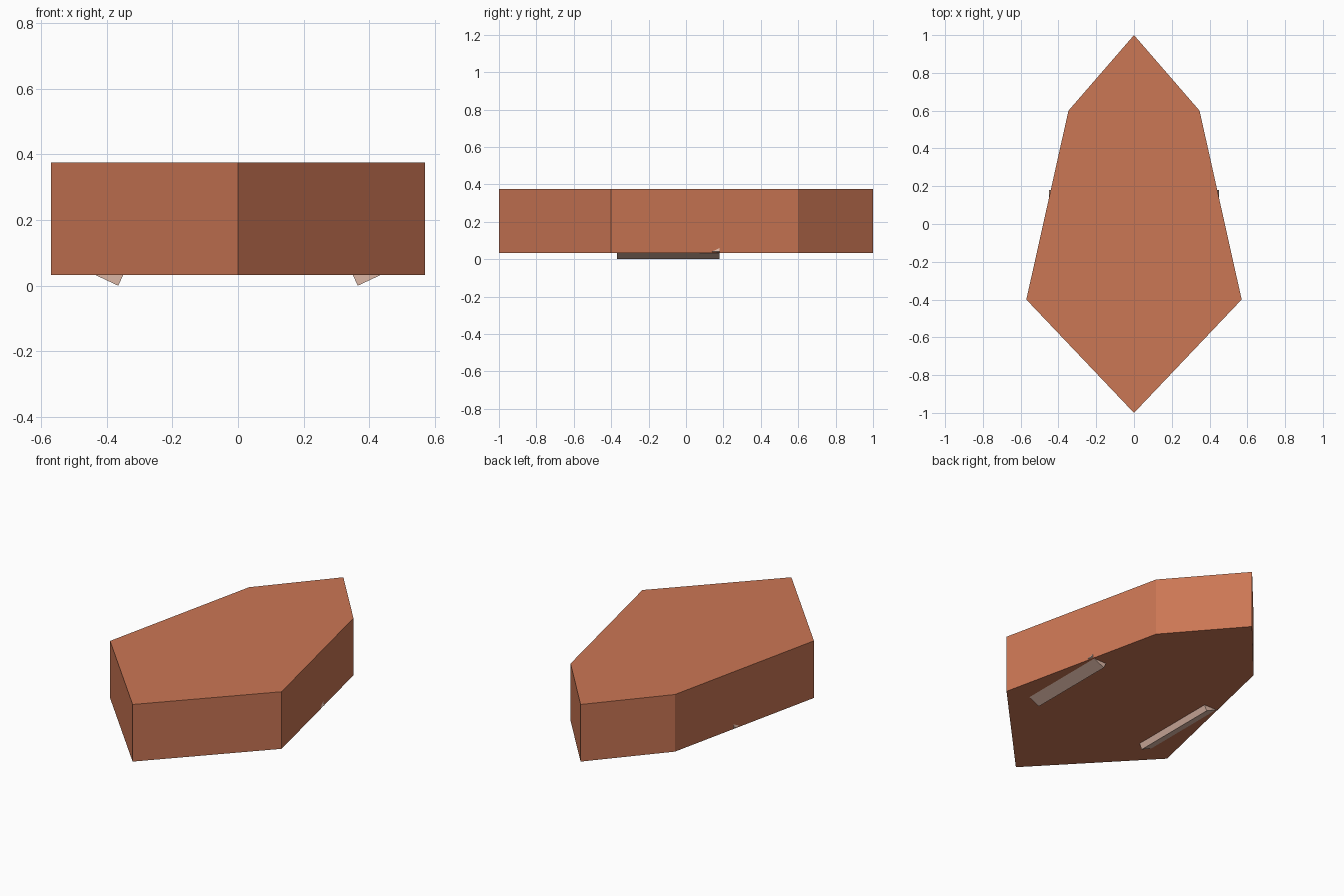
import bpy, bmesh
from math import radians, cos, sin

cube = bpy.data.objects.get("Cube")
if cube:
    bpy.data.objects.remove(cube, do_unlink=True)


def make_material(name, rgb):
    mat = bpy.data.materials.new(name)
    mat.use_nodes = True
    mat.diffuse_color = (*rgb, 1)
    mat.node_tree.nodes["Principled BSDF"].inputs["Base Color"].default_value = (*rgb, 1)
    return mat


def extrude_outline(name, points, offset, mat):
    """Solid made by sweeping a flat outline along an offset."""
    bm = bmesh.new()
    face = bm.faces.new([bm.verts.new(p) for p in points])
    swept = bmesh.ops.extrude_face_region(bm, geom=[face], use_keep_orig=True)["geom"]
    bmesh.ops.translate(bm, vec=offset, verts=[g for g in swept if isinstance(g, bmesh.types.BMVert)])
    bmesh.ops.recalc_face_normals(bm, faces=bm.faces)
    mesh = bpy.data.meshes.new(name)
    bm.to_mesh(mesh)
    bm.free()
    mesh.materials.append(mat)
    obj = bpy.data.objects.new(name, mesh)
    bpy.context.collection.objects.link(obj)
    return obj


terracotta = make_material("terracotta", (0.60, 0.184, 0.09))
pale_clay = make_material("pale_clay", (0.71, 0.47, 0.375))

# Six-sided body, widest toward the front
bottom, top = 0.032, 0.375
outline = [(0, -1), (0.57, -0.4), (0.347, 0.6), (0, 1), (-0.347, 0.6), (-0.57, -0.4)]
extrude_outline("body", [(x, y, bottom) for x, y in outline], (0, 0, top - bottom), terracotta)

# Tilted runners, partly sunk into the underside
tilt, width, height = radians(25), 0.094, 0.06
corner_x, front_y, back_y = 0.365, -0.37, 0.18
across = (width * cos(tilt), width * sin(tilt))
up = (-height * sin(tilt), height * cos(tilt))
section = [(0, 0), across, (across[0] + up[0], across[1] + up[1]), up]
for name, side in (("left_runner", 1), ("right_runner", -1)):
    points = [(side * (corner_x + x), front_y, z) for x, z in section]
    extrude_outline(name, points, (0, back_y - front_y, 0), pale_clay)
